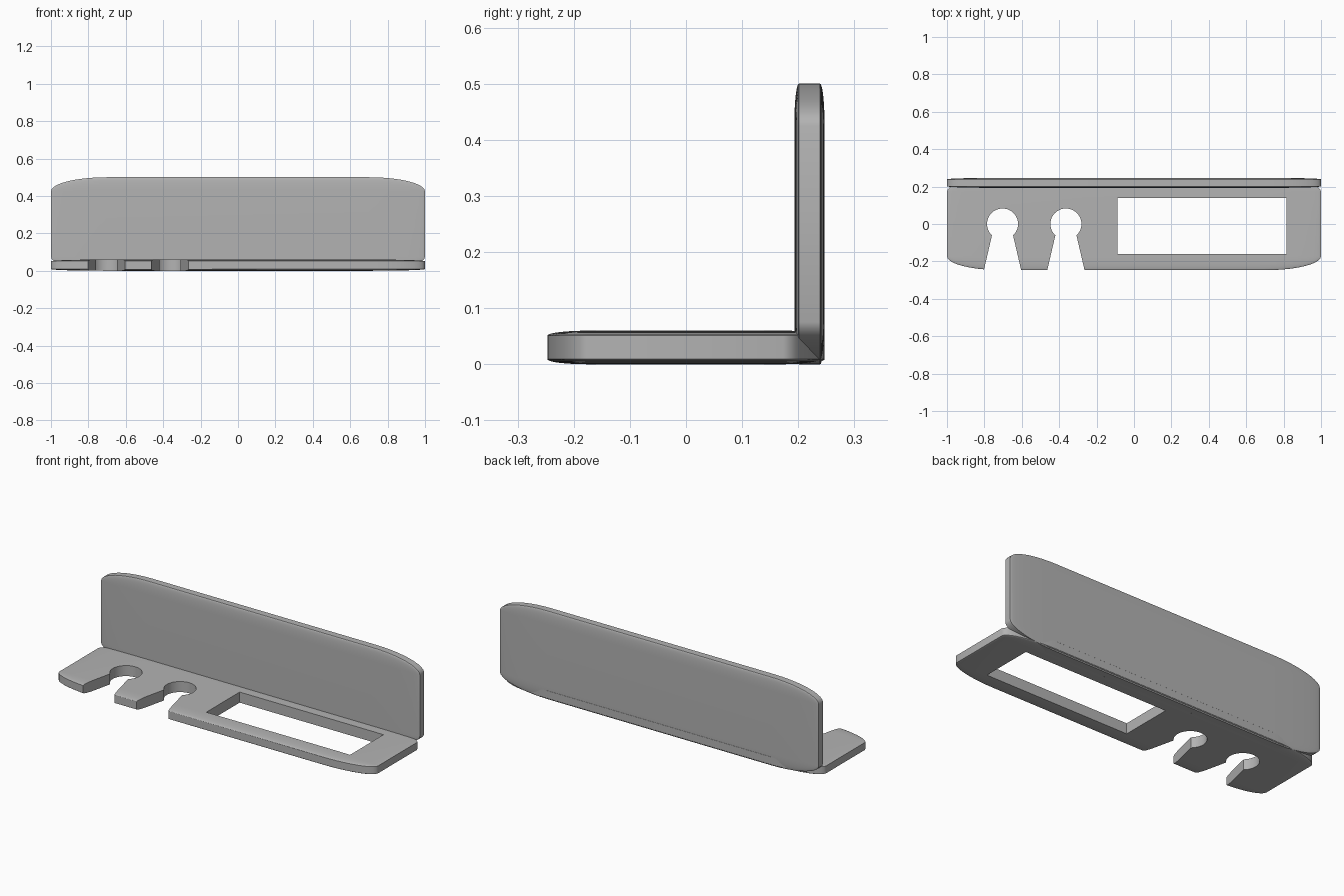
import bpy, bmesh, math

cube = bpy.data.objects.get("Cube")
if cube:
    bpy.data.objects.remove(cube, do_unlink=True)

grey = bpy.data.materials.new("light grey")
grey.use_nodes = True
tone = (0.45, 0.45, 0.45, 1)
grey.diffuse_color = tone
grey.node_tree.nodes["Principled BSDF"].inputs["Base Color"].default_value = tone


def add_object(name, bm):
    mesh = bpy.data.meshes.new(name)
    bmesh.ops.recalc_face_normals(bm, faces=bm.faces)
    bm.to_mesh(mesh)
    bm.free()
    mesh.materials.append(grey)
    ob = bpy.data.objects.new(name, mesh)
    bpy.context.collection.objects.link(ob)
    return ob


def rounded_plate(name, low, high):
    """Evenly rounded cube, stretched to fill the given box."""
    bm = bmesh.new()
    bmesh.ops.create_cube(bm, size=2)
    bmesh.ops.bevel(bm, geom=bm.edges[:], offset=0.3, segments=10,
                    profile=0.5, affect='EDGES')
    for v in bm.verts:
        v.co = [(a + b) / 2 + c * (b - a) / 2 for a, b, c in zip(low, high, v.co)]
    return add_object(name, bm)


def cut(target, outline):
    """Cut a vertical prism with the given outline out of the target."""
    bm = bmesh.new()
    face = bm.faces.new([bm.verts.new((x, y, -0.1)) for x, y in outline])
    top = bmesh.ops.extrude_face_region(bm, geom=[face])["geom"]
    bmesh.ops.translate(bm, vec=(0, 0, 0.3),
                        verts=[g for g in top if isinstance(g, bmesh.types.BMVert)])
    cutter = add_object("cutter", bm)
    cutter.hide_render = True
    mod = target.modifiers.new("cut", 'BOOLEAN')
    mod.operation = 'DIFFERENCE'
    mod.solver = 'EXACT'
    mod.object = cutter
    bpy.context.view_layer.objects.active = target
    bpy.ops.object.modifier_apply(modifier=mod.name)
    bpy.data.objects.remove(cutter, do_unlink=True)


# Upright back plate and flat shelf
back = rounded_plate("back_plate", (-1, 0.193, 0), (1, 0.247, 0.5))
shelf = rounded_plate("shelf", (-1, -0.247, 0), (1, 0.247, 0.06))

# Rectangular opening
cut(shelf, [(-0.087, -0.16), (0.815, -0.16), (0.815, 0.139), (-0.087, 0.139)])

# Two keyhole slots: round hole with a flared mouth at the front edge
for cx in (-0.703, -0.364):
    cut(shelf, [(cx + 0.083 * math.cos(math.tau * i / 48),
                 0.083 * math.sin(math.tau * i / 48)) for i in range(48)])
    cut(shelf, [(cx - 0.112, -0.3), (cx + 0.112, -0.3),
                (cx + 0.054, -0.05), (cx - 0.054, -0.05)])

# Smooth shading with crisp edges
for ob in (back, shelf):
    bpy.ops.object.select_all(action='DESELECT')
    ob.select_set(True)
    bpy.context.view_layer.objects.active = ob
    bpy.ops.object.shade_smooth_by_angle(angle=math.radians(30))
